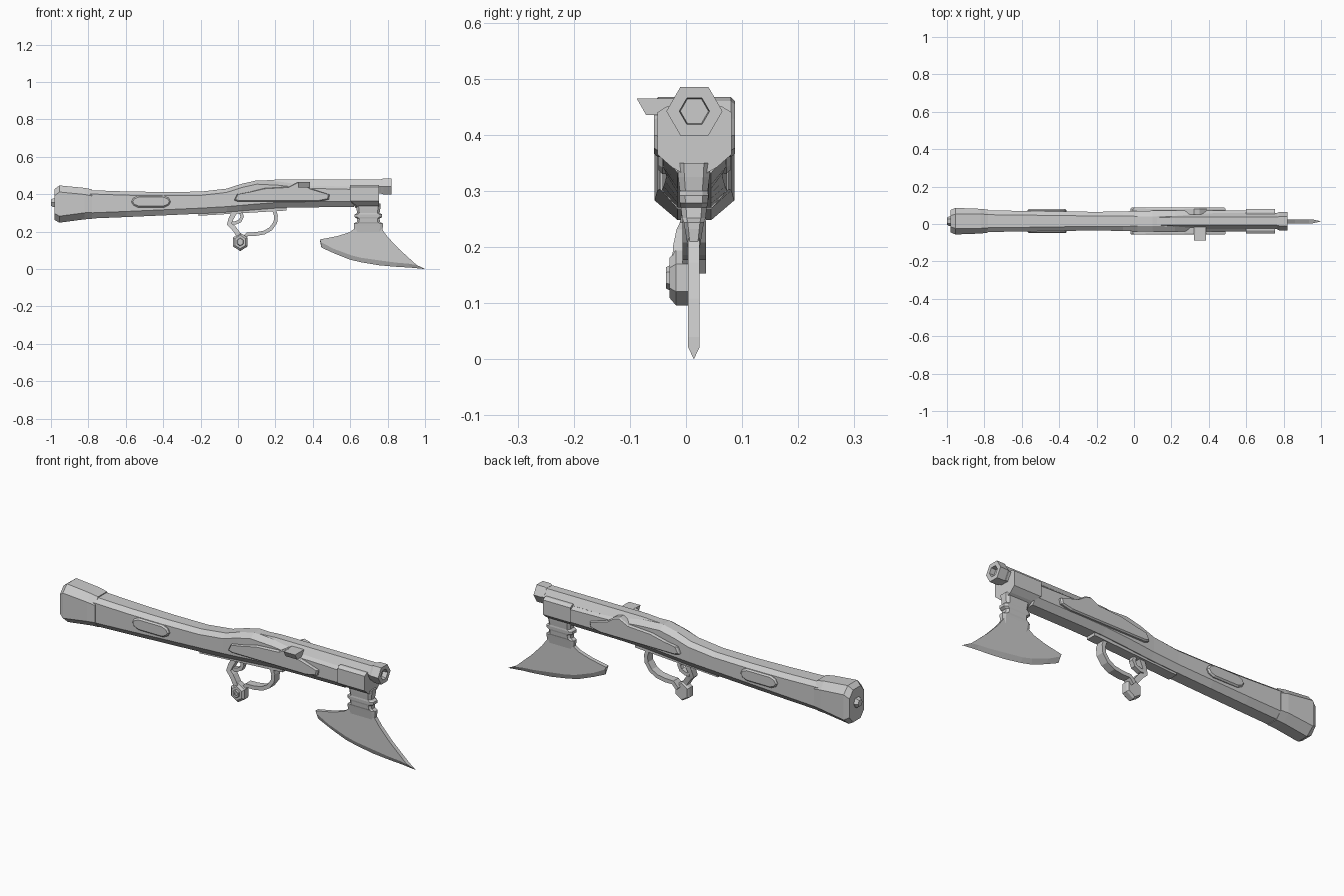
import bpy, bmesh, math
from mathutils import Vector

if "Cube" in bpy.data.objects:
    bpy.data.objects.remove(bpy.data.objects["Cube"])

CY = 0.015  # centre plane of the gun


def loft(name, rings):
    """Skin a list of equal-length point rings and cap both ends."""
    bm = bmesh.new()
    rows = [[bm.verts.new(p) for p in r] for r in rings]
    n = len(rings[0])
    for a, b in zip(rows, rows[1:]):
        for i in range(n):
            j = (i + 1) % n
            bm.faces.new((a[i], a[j], b[j], b[i]))
    bm.faces.new(rows[0])
    bm.faces.new(rows[-1])
    bmesh.ops.recalc_face_normals(bm, faces=bm.faces)
    me = bpy.data.meshes.new(name)
    bm.to_mesh(me)
    bm.free()
    ob = bpy.data.objects.new(name, me)
    bpy.context.collection.objects.link(ob)
    return ob


def section(x, zb, zt, hw, tw, bw=0.03, top=0.02, low=0.03):
    """Eight-sided cross-section across the gun."""
    half = [(tw, zt), (hw, zt - top), (hw, zb + low), (bw, zb)]
    pts = half + [(-y, z) for y, z in reversed(half)]
    return [(x, CY + y, z) for y, z in pts]


def hexagon(x, z, r):
    return [(x, CY + r * math.cos(i * math.pi / 3), z + r * math.sin(i * math.pi / 3))
            for i in range(6)]


def raised_panel(name, outline, y0, y1, side, shrink):
    """Side panel with a chamfered rim."""
    cx = sum(p[0] for p in outline) / len(outline)
    cz = sum(p[1] for p in outline) / len(outline)
    hx = max(abs(p[0] - cx) for p in outline)
    hz = max(abs(p[1] - cz) for p in outline)

    def ring(y, d):
        return [(cx + (x - cx) * (1 - d / hx), CY + side * y, cz + (z - cz) * (1 - d / hz))
                for x, z in outline]
    return loft(name, [ring(y0, 0), ring(y1 - shrink, 0), ring(y1, shrink)])


def ribbon(name, path, hw, ht):
    """Rectangular bar following a path in the x-z plane."""
    rings = []
    for i, p in enumerate(path):
        a, b = Vector(path[max(i - 1, 0)]), Vector(path[min(i + 1, len(path) - 1)])
        d = b - a
        n = Vector((-d.z, 0, d.x)).normalized() * ht
        w = Vector((0, hw, 0))
        c = Vector(p)
        rings.append([c + n + w, c + n - w, c - n - w, c - n + w])
    return loft(name, rings)


# Wooden stock and receiver
loft("stock", [section(*s) for s in [
    (-0.80, .270, .422, .058, .035), (-0.60, .278, .415, .055, .033),
    (-0.40, .287, .412, .052, .030), (-0.20, .296, .414, .050, .028),
    (-0.06, .304, .430, .052, .028), (0.02, .311, .456, .055, .026),
    (0.10, .318, .474, .056, .026), (0.22, .327, .468, .056, .028),
    (0.36, .330, .452, .056, .034), (0.62, .332, .446, .056, .038)]])

# Butt cap and its end button
loft("butt_cap", [section(*s, top=.035, low=.035) for s in [
    (-0.98, .262, .428, .060, .030), (-0.955, .248, .447, .071, .038),
    (-0.82, .266, .434, .066, .038), (-0.78, .268, .426, .061, .036)]])
loft("butt_button", [hexagon(-0.97, .355, .026), hexagon(-0.99, .355, .026),
                     hexagon(-1.0, .355, .018)])

# Front collar that carries the axe


def collar(x_top, x_low):
    half = [(.050, .450, x_top), (.066, .440, x_top), (.066, .365, x_top),
            (.040, .342, x_low), (.012, .326, x_low)]
    return [(x, CY + y, z) for y, z, x in half] + [(x, CY - y, z) for y, z, x in reversed(half)]


loft("front_collar", [collar(.60, .63), collar(.755, .755)])

# Barrel and hollow hexagonal muzzle nut
loft("barrel", [hexagon(.12, .438, .040), hexagon(.22, .442, .043), hexagon(.78, .442, .043)])
loft("muzzle_nut", [hexagon(.765, .442, .044), hexagon(.778, .442, .050), hexagon(.82, .442, .050),
                    hexagon(.82, .442, .027), hexagon(.795, .442, .025)])

# Mirrored side plates and grip inlays
plate = [(-.02, .368), (-.005, .400), (.06, .412), (.14, .432), (.27, .440), (.32, .467),
         (.35, .460), (.39, .430), (.49, .398), (.485, .372), (.43, .360), (.0, .360)]
inlay = [(-.57, .36), (-.56, .38), (-.535, .392), (-.395, .392), (-.37, .38), (-.36, .36),
         (-.37, .342), (-.395, .33), (-.535, .33), (-.56, .342)]
for side, label in ((-1, "near"), (1, "far")):
    raised_panel("side_plate_" + label, plate, .035, .072, side, .007)
    raised_panel("grip_inlay_" + label, inlay, .030, .064, side, .007)

# Bolt handle on the near side
loft("bolt_handle", [[(x, -.010, .465), (x, -.088, .465), (x, -.071, .435), (x, -.010, .435)]
                     for x in (.32, .385)])

# Strip under the receiver
loft("under_strip", [[(x, CY + s * .026, z) for s, z in ((-1, lo), (1, lo), (1, hi), (-1, hi))]
                     for x, lo, hi in ((-.21, .285, .300), (.26, .313, .336))])

# Trigger guard, rear lug and trigger
ribbon("trigger_guard", [(.19, CY, .325), (.203, CY, .285), (.200, CY, .250), (.175, CY, .215),
                         (.140, CY, .195), (.090, CY, .187), (.050, CY, .187), (.025, CY, .160)],
       .021, .010)
ribbon("rear_lug", [(.015, -.008, .160), (-.005, -.006, .195), (-.025, 0, .222), (-.047, .006, .240),
                    (-.038, .010, .268), (-.012, CY, .315)], .017, .013)
ribbon("trigger", [(.012, CY, .315), (.022, CY, .280), (.012, CY, .258), (-.015, CY, .246),
                   (-.035, CY, .246)], .012, .009)

# Hexagonal knob with a small boss


def knob_ring(y, r):
    return [(.012 + .9 * r * math.sin(i * math.pi / 3), y, .145 + r * math.cos(i * math.pi / 3))
            for i in range(6)]


loft("guard_knob", [knob_ring(.020, .042), knob_ring(.010, .049), knob_ring(-.018, .049),
                    knob_ring(-.029, .036), knob_ring(-.029, .022), knob_ring(-.036, .019),
                    knob_ring(-.036, .010), knob_ring(-.030, .010)])

# Banded axe neck
loft("axe_neck", [[(.697 + sx * hx, CY - .001 + sy * hy, z)
                   for sx, sy in ((-1, -.6), (-.8, -1), (.8, -1), (1, -.6),
                                  (1, .6), (.8, 1), (-.8, 1), (-1, .6))]
                  for z, hx, hy in [(.35, .066, .030), (.325, .064, .028), (.300, .060, .025),
                                    (.292, .074, .026), (.278, .074, .025), (.270, .060, .023),
                                    (.252, .062, .021), (.244, .078, .018), (.232, .078, .016),
                                    (.195, .074, .010)]])

# Axe blade: top edge, bevel line and cutting edge at each station
stations = [((.437, .158), (.442, .145), (.446, .115)), ((.53, .176), (.512, .108), (.516, .083)),
            ((.595, .196), (.605, .074), (.600, .050)), ((.63, .220), (.66, .060), (.66, .036)),
            ((.765, .220), (.76, .046), (.757, .020)), ((.80, .172), (.85, .034), (.85, .012)),
            ((.86, .108), (.91, .029), (.92, .008)), ((.935, .040), (.955, .022), (1.0, .0))]
T, C = .0105, CY - .001
loft("axe_blade", [[(t[0], C - T, t[1]), (b[0], C - T, b[1]), (e[0], C, e[1]),
                    (b[0], C + T, b[1]), (t[0], C + T, t[1])] for t, b, e in stations])
